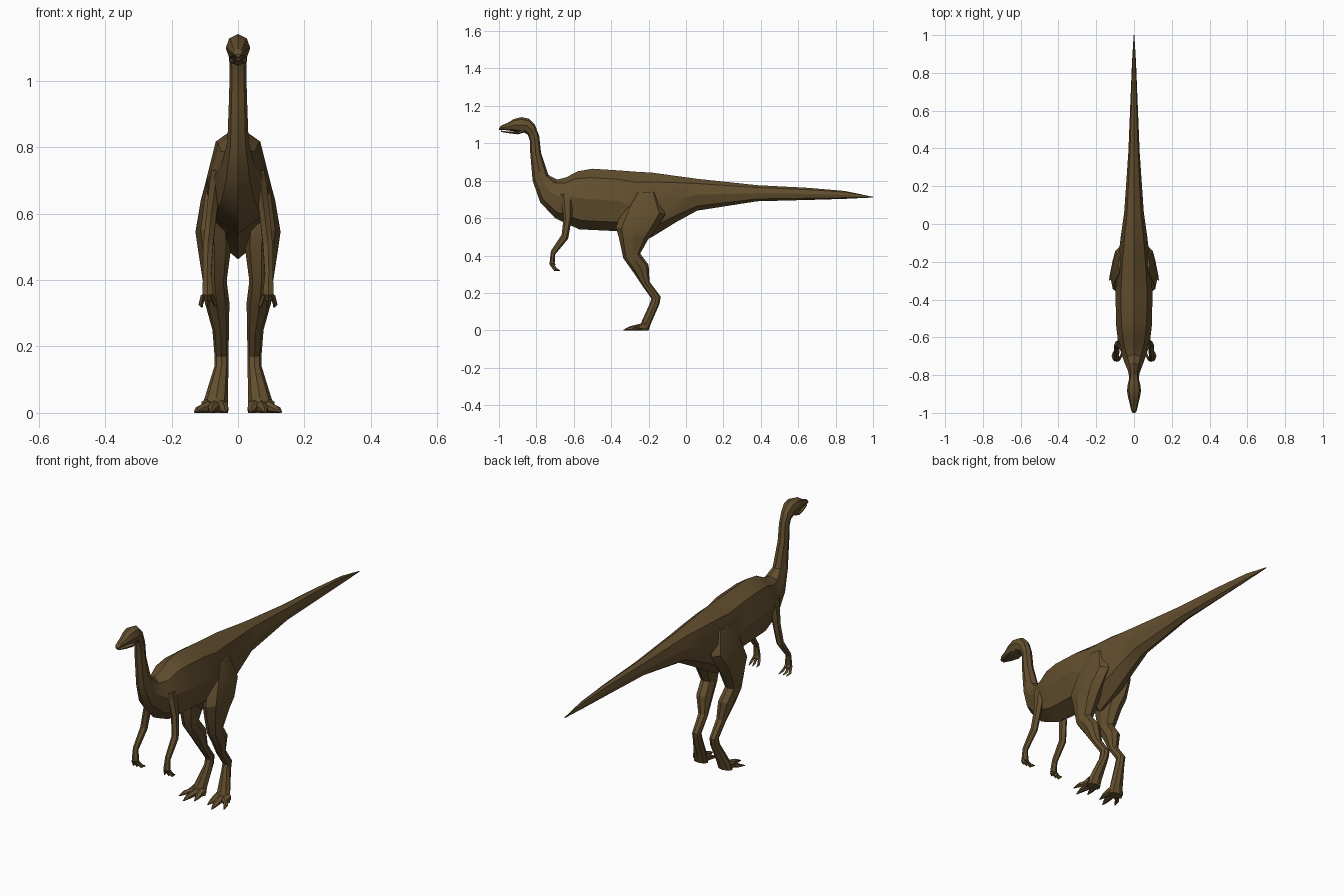
import bpy, bmesh, math
from mathutils import Vector

skin = bpy.data.materials.new("brown skin")
skin.diffuse_color = (0.125, 0.078, 0.028, 1)


def loft(name, rings, n=8, mirror=False, angle=25):
    """Skin a chain of rings: (y1, z1, y2, z2, x centre, x half width)."""
    bm = bmesh.new()
    loops = []
    for y1, z1, y2, z2, x, w in rings:
        mid = Vector((x, (y1 + y2) / 2, (z1 + z2) / 2))
        half = Vector((0, (y1 - y2) / 2, (z1 - z2) / 2))
        loop = []
        for i in range(n):
            a = 2 * math.pi * i / n
            loop.append(bm.verts.new(mid + half * math.cos(a) + Vector((w * math.sin(a), 0, 0))))
        loops.append(loop)
    for p, q in zip(loops, loops[1:]):
        for i in range(n):
            j = (i + 1) % n
            bm.faces.new((p[i], p[j], q[j], q[i]))
    bm.faces.new(loops[0])
    bm.faces.new(loops[-1])
    bmesh.ops.recalc_face_normals(bm, faces=bm.faces)
    me = bpy.data.meshes.new(name)
    bm.to_mesh(me)
    bm.free()
    me.materials.append(skin)
    ob = bpy.data.objects.new(name, me)
    bpy.context.collection.objects.link(ob)
    if mirror:
        ob.modifiers.new("Mirror", 'MIRROR').use_mirror_merge = False
    bpy.ops.object.select_all(action='DESELECT')
    ob.select_set(True)
    bpy.context.view_layer.objects.active = ob
    bpy.ops.object.shade_smooth_by_angle(angle=math.radians(angle))
    return ob


# Tail, trunk, neck and head in one skin (back edge, then belly edge)
loft("body", [
    (1.00, .714, 1.00, .710, 0, .002),
    (.85, .745, .85, .703, 0, .011),
    (.65, .762, .65, .697, 0, .019),
    (.38, .776, .38, .690, 0, .030),
    (.06, .810, .06, .640, 0, .052),
    (-.05, .825, -.05, .580, 0, .068),
    (-.18, .843, -.18, .500, 0, .084),
    (-.27, .848, -.26, .462, 0, .092),
    (-.36, .855, -.36, .530, 0, .098),
    (-.50, .864, -.57, .540, 0, .095),
    (-.58, .850, -.66, .580, 0, .085),
    (-.64, .818, -.70, .600, 0, .072),
    (-.69, .806, -.78, .685, 0, .050),
    (-.735, .830, -.82, .800, 0, .032),
    (-.775, .950, -.833, .950, 0, .027),
    (-.785, 1.04, -.835, 1.015, 0, .025),
    (-.808, 1.10, -.845, 1.045, 0, .027),
    (-.84, 1.132, -.865, 1.058, 0, .034),
    (-.88, 1.140, -.89, 1.056, 0, .037),
    (-.92, 1.130, -.92, 1.064, 0, .031),
    (-.955, 1.108, -.955, 1.069, 0, .022),
    (-.988, 1.095, -.988, 1.072, 0, .015),
    (-1.0, 1.080, -1.0, 1.070, 0, .007)])

# Lower jaw
loft("lower_jaw", [
    (-.87, 1.075, -.87, 1.056, 0, .030),
    (-.905, 1.062, -.90, 1.048, 0, .029),
    (-.95, 1.063, -.95, 1.054, 0, .019),
    (-.99, 1.068, -.99, 1.061, 0, .008)], 6)

# Legs (front edge, then rear edge)
loft("legs", [
    (-.27, .74, -.16, .74, .055, .030),
    (-.335, .66, -.11, .62, .068, .044),
    (-.375, .55, -.16, .54, .075, .053),
    (-.36, .50, -.20, .49, .071, .050),
    (-.335, .385, -.245, .41, .070, .036),
    (-.285, .315, -.20, .350, .063, .037),
    (-.235, .24, -.195, .26, .052, .025),
    (-.185, .17, -.135, .18, .050, .021),
    (-.195, .14, -.142, .14, .050, .021),
    (-.238, .045, -.188, .035, .066, .036),
    (-.25, .0, -.20, .0, .070, .040)], 8, True)

# Toes: three flat wedges per foot
for name, x0, x1, y1 in (("inner_toes", .048, .038, -.305),
                         ("middle_toes", .070, .082, -.335),
                         ("outer_toes", .092, .130, -.300)):
    loft(name, [
        (-.215, .045, -.215, 0, x0, .020),
        (-.25, .034, -.25, 0, x0, .020),
        (y1 + .035, .022, y1 + .035, 0, x0 + (x1 - x0) * .6, .015),
        (y1, .003, y1, 0, x1, .003)], 6, True)

# Arms
loft("arms", [
    (-.675, .73, -.595, .73, .062, .020),
    (-.667, .69, -.603, .69, .068, .021),
    (-.655, .60, -.61, .60, .080, .018),
    (-.665, .51, -.63, .49, .090, .017),
    (-.722, .425, -.70, .405, .093, .014),
    (-.73, .355, -.702, .36, .091, .019),
    (-.715, .335, -.697, .35, .091, .019)], 6, True)

# Hooked fingers
for name, x0, x1 in (("inner_fingers", .080, .068),
                     ("middle_fingers", .092, .092),
                     ("outer_fingers", .104, .112)):
    loft(name, [
        (-.729, .350, -.708, .358, x0, .008),
        (-.705, .318, -.692, .334, x1, .007),
        (-.674, .316, -.674, .321, x1 - .004, .002)], 4, True)
